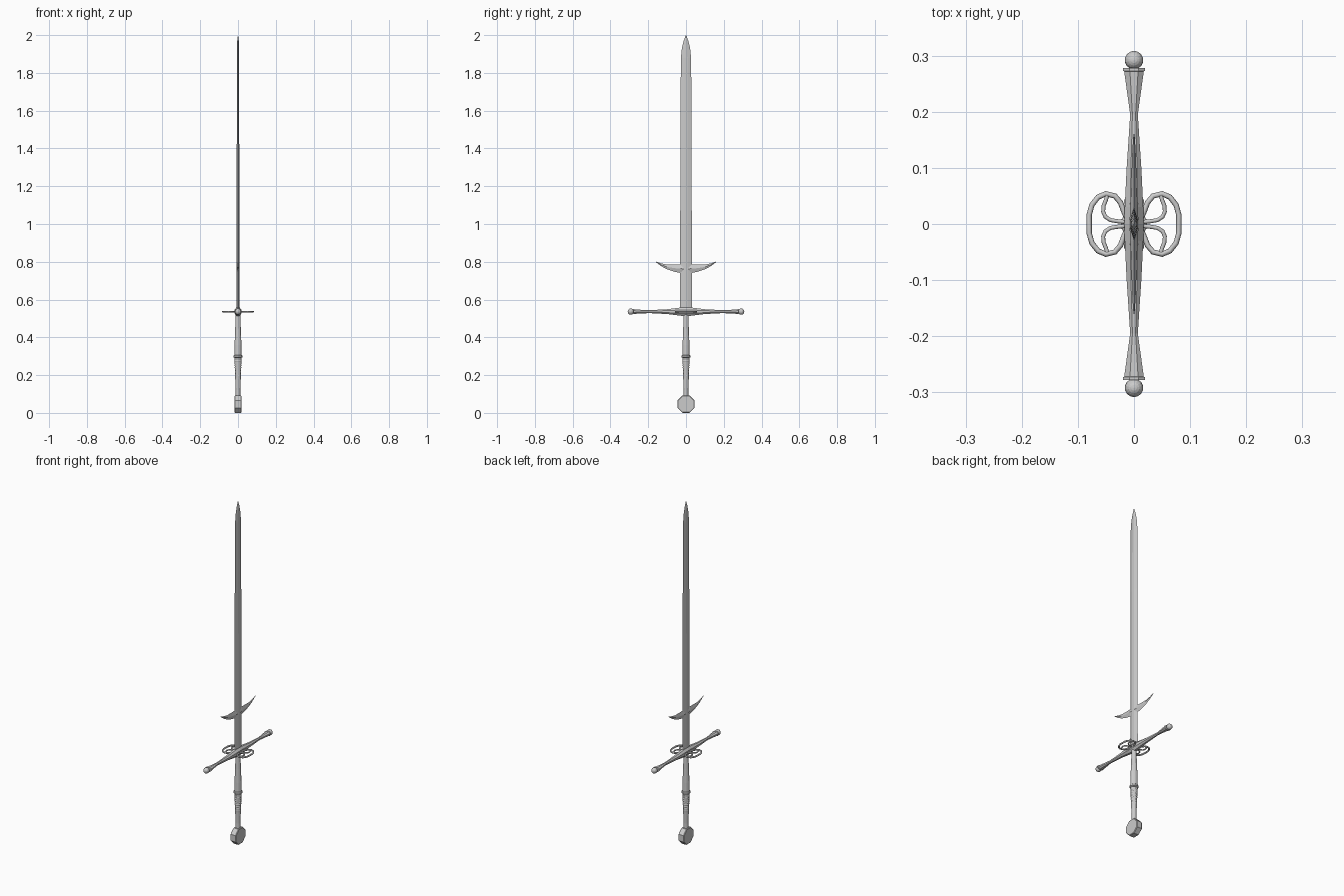
import bpy, bmesh, math
from mathutils import Vector

if "Cube" in bpy.data.objects:
    bpy.data.objects.remove(bpy.data.objects["Cube"])


def finish(name, bm):
    bmesh.ops.recalc_face_normals(bm, faces=bm.faces)
    me = bpy.data.meshes.new(name)
    bm.to_mesh(me)
    bm.free()
    ob = bpy.data.objects.new(name, me)
    bpy.context.collection.objects.link(ob)
    return ob


def skin(name, loops):
    """Join equal-length point loops into a capped solid."""
    bm = bmesh.new()
    rings = [[bm.verts.new(p) for p in loop] for loop in loops]
    n = len(rings[0])
    for a, b in zip(rings, rings[1:]):
        for i in range(n):
            j = (i + 1) % n
            bm.faces.new((a[i], a[j], b[j], b[i]))
    bm.faces.new(rings[0])
    bm.faces.new(rings[-1])
    return finish(name, bm)


def oval(n, a, b, turn=0.5):
    return [(a * math.cos(2 * math.pi * (i + turn) / n),
             b * math.sin(2 * math.pi * (i + turn) / n)) for i in range(n)]


def tube(name, pts, r, closed=False):
    cu = bpy.data.curves.new(name, 'CURVE')
    cu.dimensions = '3D'
    cu.bevel_depth = r
    cu.bevel_resolution = 1
    cu.use_fill_caps = True
    sp = cu.splines.new('POLY')
    sp.points.add(len(pts) - 1)
    for p, co in zip(sp.points, pts):
        p.co = (*co, 1)
    ob = bpy.data.objects.new(name, cu)
    bpy.context.collection.objects.link(ob)
    return ob


# Blade: flattened hexagonal section tapering to the tip
def blade_loop(z, w, t):
    return [(0, w, z), (t, w * .25, z), (t, -w * .25, z),
            (0, -w, z), (-t, -w * .25, z), (-t, w * .25, z)]


skin("blade", [blade_loop(*s) for s in (
    (.53, .031, .008), (1.5, .030, .0065), (1.88, .027, .006),
    (1.93, .022, .005), (1.97, .012, .004), (2.0, .001, .0005))])

# Parrying hooks: crescent, thick at the blade and thin at the tips
half = [(0, .738, .786, .008), (.03, .741, .786, .007), (.06, .747, .785, .005),
        (.10, .760, .785, .004), (.13, .776, .791, .003), (.16, .798, .801, .001)]
stations = [(-y, a, b, t) for y, a, b, t in half[:0:-1]] + half
skin("parrying_hooks", [[(t, y, (a + b) / 2), (0, y, b), (-t, y, (a + b) / 2), (0, y, a)]
                        for y, a, b, t in stations])

# Crossguard: octagonal bar waisted, then flared at the ends
half = [(0, .018, .025), (.03, .017, .022), (.10, .0135, .013), (.195, .007, .008),
        (.272, .018, .012), (.273, .020, .014), (.278, .020, .014)]
stations = [(-y, a, b) for y, a, b in half[:0:-1]] + half
GZ = .536
skin("crossguard", [[(x, y, GZ + z) for x, z in oval(8, a * 1.05, b * 1.05)]
                    for y, a, b in stations])

# Ball finials
for side, s in (("left", -1), ("right", 1)):
    bm = bmesh.new()
    bmesh.ops.create_uvsphere(bm, u_segments=14, v_segments=10, radius=.0165)
    bmesh.ops.translate(bm, verts=bm.verts, vec=Vector((0, s * .292, GZ)))
    finish("guard_ball_" + side, bm)

# Side rings with inner scrolls, front and back
outer = [(.010, .005), (.018, .022), (.024, .038), (.034, .050), (.050, .054),
         (.064, .048), (.075, .034), (.080, .016)]
scroll = [(.010, .003), (.030, .005), (.042, .007), (.051, .013), (.055, .022),
          (.054, .033), (.050, .043), (.047, .053)]
for side, s in (("left", -1), ("right", 1)):
    path = outer + [(x, -y) for x, y in reversed(outer)]
    tube("side_ring_" + side, [(s * x, y, GZ) for x, y in path], .0048)
    for end, m in (("a", 1), ("b", -1)):
        tube(f"ring_scroll_{side}_{end}", [(s * x, m * y, GZ) for x, y in scroll], .0036)


# Grip, with a collar in the middle and wrapped lower half
def turned(name, prof, n=12):
    return skin(name, [[(x, y, z) for x, y in oval(n, r, r)] for z, r in prof])


turned("upper_grip", [(.30, .020), (.36, .019), (.44, .0155), (.53, .013)])
turned("grip_collar", [(.291, .019), (.295, .024), (.303, .024), (.307, .019)])
wrap = []
for i in range(9):
    z = .29 - i * .011
    r = .020 - i * .0004
    wrap += [(z, r - .0012), (z - .0055, r)]
turned("lower_grip", wrap + [(.185, .0155), (.12, .0125), (.08, .013)])

# Pommel: thick octagonal disc facing sideways
skin("pommel", [[(x, y, .046 + z) for y, z in oval(8, r, r)]
                for x, r in ((-.018, .046), (-.015, .0495), (.015, .0495), (.018, .046))])
